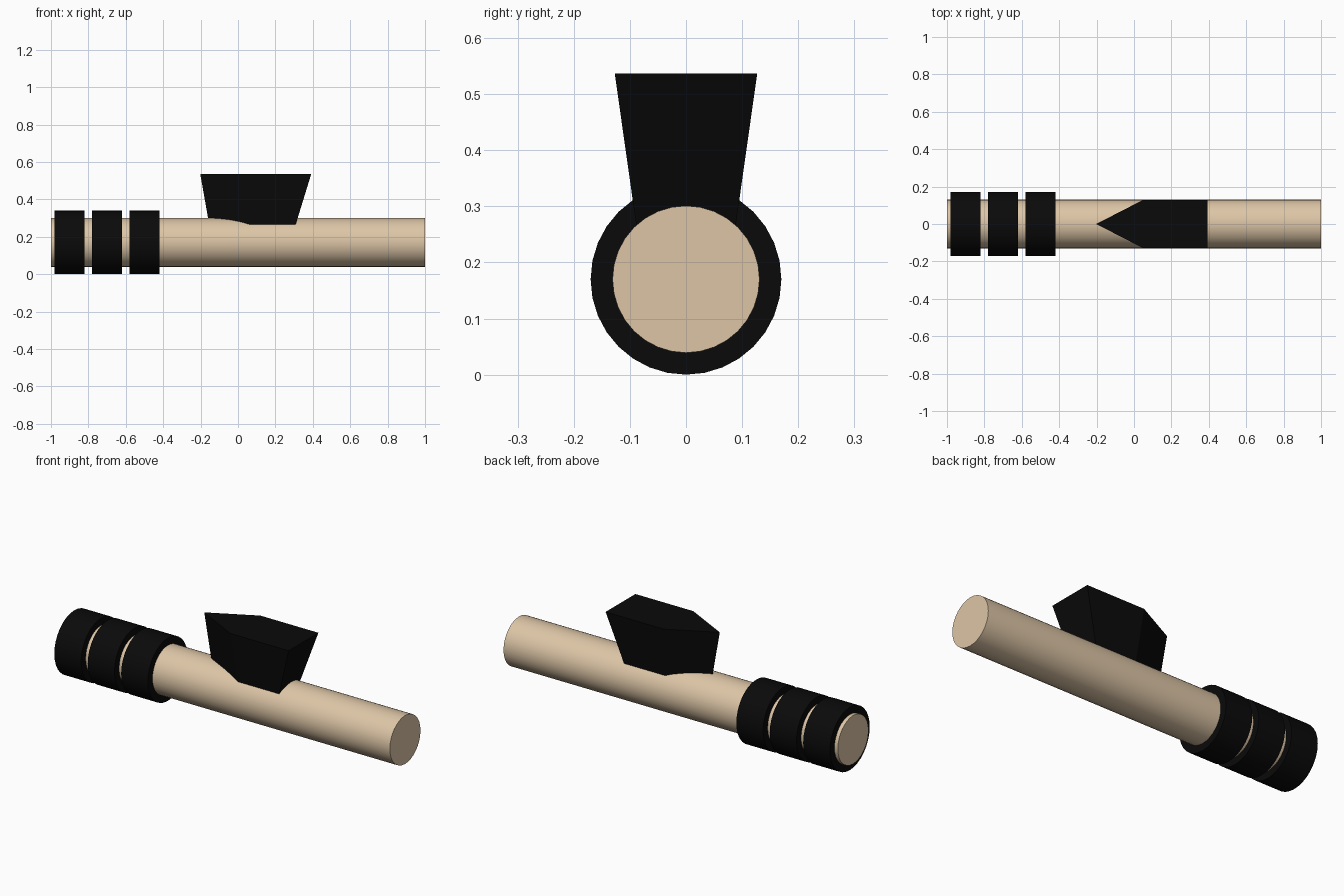
import bpy, bmesh, math
from mathutils import Matrix

if "Cube" in bpy.data.objects:
    bpy.data.objects.remove(bpy.data.objects["Cube"])

AXIS_Z = 0.17


def material(name, rgb):
    m = bpy.data.materials.new(name)
    m.diffuse_color = (*rgb, 1)
    m.use_nodes = True
    m.node_tree.nodes["Principled BSDF"].inputs["Base Color"].default_value = m.diffuse_color
    return m


def finish(name, bm, mat, smooth=False):
    bmesh.ops.recalc_face_normals(bm, faces=bm.faces)
    me = bpy.data.meshes.new(name)
    bm.to_mesh(me)
    bm.free()
    me.materials.append(mat)
    ob = bpy.data.objects.new(name, me)
    bpy.context.collection.objects.link(ob)
    if smooth:
        bpy.ops.object.select_all(action='DESELECT')
        ob.select_set(True)
        bpy.context.view_layer.objects.active = ob
        bpy.ops.object.shade_smooth_by_angle(angle=math.radians(40))
    return ob


def rod(name, x0, x1, radius, mat):
    bm = bmesh.new()
    place = Matrix.Translation(((x0 + x1) / 2, 0, AXIS_Z)) @ Matrix.Rotation(math.pi / 2, 4, 'Y')
    bmesh.ops.create_cone(bm, cap_ends=True, cap_tris=True, segments=32,
                          radius1=radius, radius2=radius, depth=x1 - x0, matrix=place)
    return finish(name, bm, mat, smooth=True)


tan = material("tan", (0.72, 0.56, 0.38))
black = material("black", (0.003, 0.003, 0.003))

# Long tan tube
rod("tube", -1, 1, 0.131, tan)

# Three black grip bands at the left end
for i in range(3):
    x = -0.9 + 0.2 * i
    rod(f"grip_band_{i + 1}", x - 0.08, x + 0.08, 0.17, black)


# Flared five-sided block, pointed toward the grip
def outline(tip, shoulder, back, half):
    return [(tip, 0), (shoulder, -half), (back, -half), (back, half), (shoulder, half)]


bm = bmesh.new()
low = [bm.verts.new((x, y, 0.255)) for x, y in outline(-0.152, 0.063, 0.305, 0.087)]
top = [bm.verts.new((x, y, 0.537)) for x, y in outline(-0.202, 0.045, 0.392, 0.127)]
bm.faces.new(low)
bm.faces.new(top)
for i in range(5):
    j = (i + 1) % 5
    bm.faces.new((low[i], low[j], top[j], top[i]))
finish("sight_block", bm, black)
